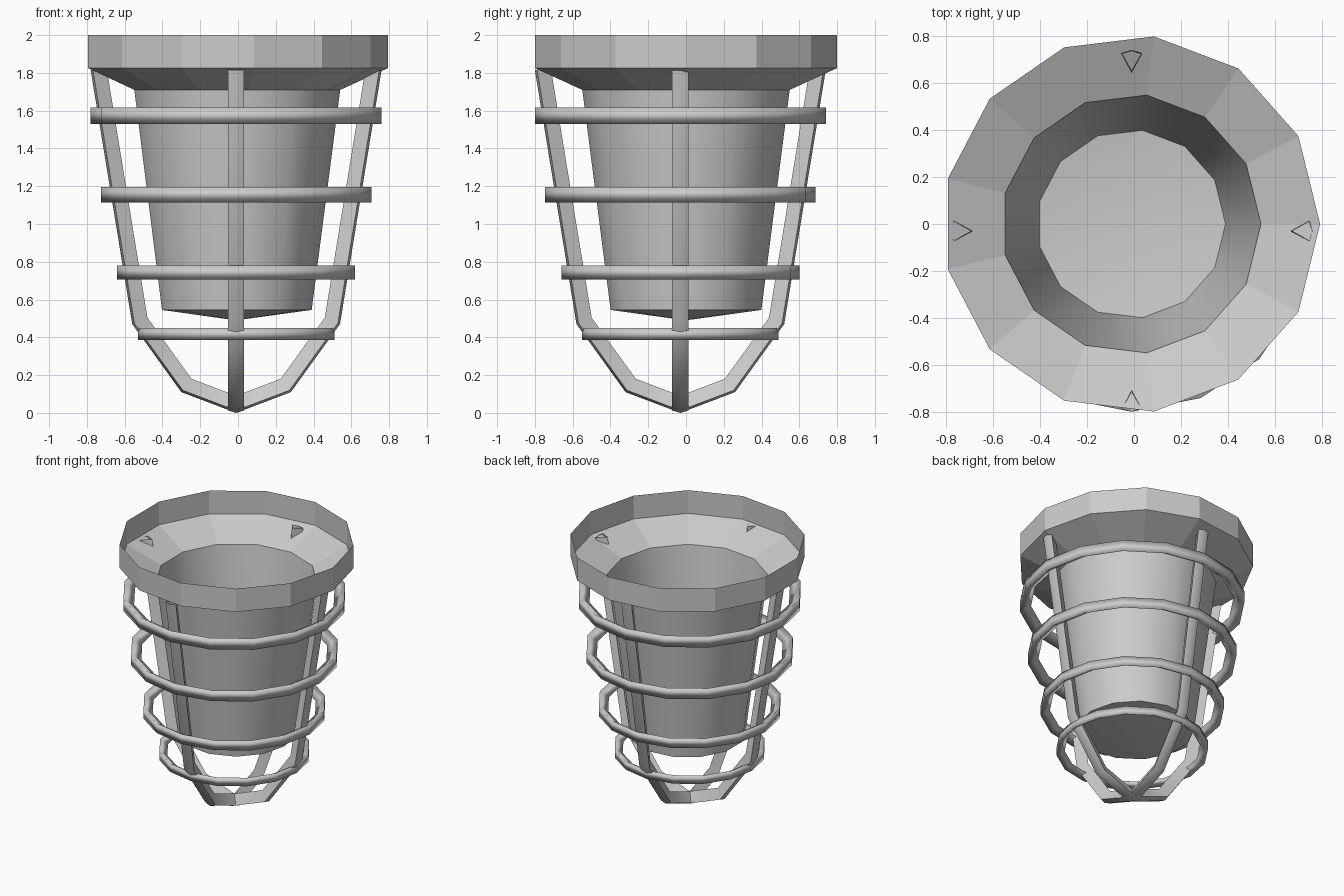
import bpy, bmesh
from math import cos, sin, pi, radians
from mathutils import Vector, Matrix

if "Cube" in bpy.data.objects:
    bpy.data.objects.remove(bpy.data.objects["Cube"])


def make_object(name, bm, smooth_angle=None):
    mesh = bpy.data.meshes.new(name)
    bmesh.ops.recalc_face_normals(bm, faces=bm.faces)
    bm.to_mesh(mesh)
    bm.free()
    ob = bpy.data.objects.new(name, mesh)
    bpy.context.collection.objects.link(ob)
    if smooth_angle:
        bpy.ops.object.select_all(action='DESELECT')
        ob.select_set(True)
        bpy.context.view_layer.objects.active = ob
        bpy.ops.object.shade_smooth_by_angle(angle=radians(smooth_angle))
    return ob


def bridge(bm, a, b, closed=True):
    n = len(a)
    for i in range(n if closed else n - 1):
        j = (i + 1) % n
        bm.faces.new((a[i], a[j], b[j], b[i]))


def lathe(name, profile, sides, centre, closed=False, tip=None, smooth=None):
    """Turn a (radius, z) profile around the vertical axis."""
    bm = bmesh.new()
    rings = [[bm.verts.new((centre[0] + r * cos(2 * pi * i / sides),
                            centre[1] + r * sin(2 * pi * i / sides), z))
              for i in range(sides)] for r, z in profile]
    pairs = list(zip(rings, rings[1:]))
    if closed:
        pairs.append((rings[-1], rings[0]))
    for a, b in pairs:
        bridge(bm, a, b)
    if tip is not None:
        t = bm.verts.new((centre[0], centre[1], tip))
        for i in range(sides):
            bm.faces.new((rings[-1][i], rings[-1][(i + 1) % sides], t))
    return make_object(name, bm, smooth)


def cage_bar(name, path, section, centre, angle):
    """Sweep a (inset, side) section along a path of outer-edge points."""
    bm = bmesh.new()
    pts = [Vector(p) for p in path]
    loops = []
    for i, p in enumerate(pts):
        dirs = []
        if i > 0:
            dirs.append((p - pts[i - 1]).normalized())
        if i < len(pts) - 1:
            dirs.append((pts[i + 1] - p).normalized())
        norms = [Vector((-d.y, d.x)) for d in dirs]
        n = sum(norms, Vector((0, 0))).normalized()
        n /= n.dot(norms[0])
        loops.append([bm.verts.new((p.x + n.x * u, v, p.y + n.y * u)) for u, v in section])
    for a, b in zip(loops, loops[1:]):
        bridge(bm, a, b)
    bm.transform(Matrix.Translation((*centre, 0)) @ Matrix.Rotation(angle, 4, 'Z'))
    return make_object(name, bm, 100)


BODY = (-0.012, 0)
CAGE = (-0.01, -0.03)

# Collar: faceted band and sloping flange, open at the top
lathe("collar", [(0.805, 2.0), (0.805, 1.825), (0.553, 1.71)], 13, BODY)

# Tapered jar with a shallow pointed base
lathe("glass_jar", [(0.553, 1.71), (0.402, 0.545)], 13, BODY, tip=0.49, smooth=40)

# Hoops: triangular section, flat side outward
for i, (r, z, h) in enumerate([(0.77, 1.573, 0.043), (0.716, 1.156, 0.041),
                               (0.63, 0.743, 0.037), (0.52, 0.417, 0.032)]):
    lathe(f"cage_hoop_{i + 1}", [(r, z + h), (r, z - h), (r - 1.73 * h, z)],
          16, CAGE, closed=True, smooth=130)

# Two bent bars crossing under the jar
half = [(0.77, 1.815), (0.55, 0.47), (0.29, 0.11), (0, 0)]
path = [(-x, z) for x, z in half] + half[-2::-1]
section = [(0, 0), (0.012, 0.043), (0.085, 0), (0.012, -0.043)]
for i in range(2):
    cage_bar(f"cage_bar_{i + 1}", path, section, CAGE, i * pi / 2)
